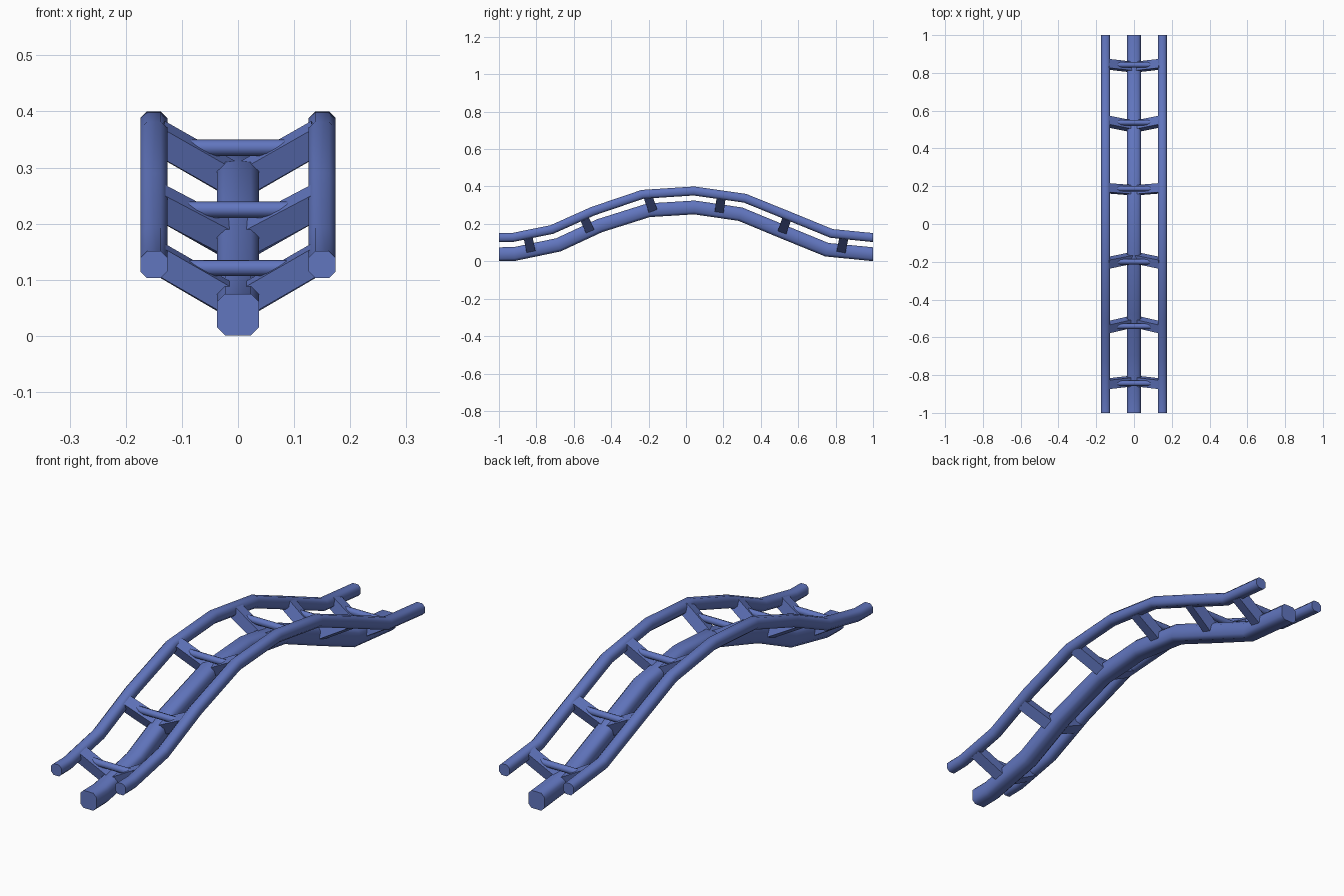
import bpy, bmesh, math
from mathutils import Vector

if "Cube" in bpy.data.objects:
    bpy.data.objects.remove(bpy.data.objects["Cube"])

blue = bpy.data.materials.new("track blue")
blue.diffuse_color = (0.12, 0.18, 0.52, 1)
blue.use_nodes = True
blue.node_tree.nodes["Principled BSDF"].inputs["Base Color"].default_value = blue.diffuse_color

# side-view paths (y, z)
BEAM = [(-1, .038), (-.918, .039), (-.682, .088), (-.463, .19), (-.2, .273),
        (.045, .288), (.291, .252), (.518, .158), (.753, .062), (1, .038)]
RAIL = [(-1, .127), (-.925, .128), (-.717, .17), (-.498, .268), (-.233, .358),
        (.042, .376), (.316, .337), (.548, .243), (.778, .149), (1, .127)]


def octagon(half, flat):
    h, f = half, flat
    return [(h, -f), (h, f), (f, h), (-f, h), (-h, f), (-h, -f), (-f, -h), (f, -h)]


def finish(name, bm):
    bmesh.ops.recalc_face_normals(bm, faces=bm.faces)
    me = bpy.data.meshes.new(name)
    bm.to_mesh(me)
    bm.free()
    me.materials.append(blue)
    ob = bpy.data.objects.new(name, me)
    bpy.context.collection.objects.link(ob)
    return ob


def loft(bm, rings):
    rows = [[bm.verts.new(p) for p in r] for r in rings]
    n = len(rows[0])
    for a, b in zip(rows, rows[1:]):
        for i in range(n):
            j = (i + 1) % n
            f = bm.faces.new((a[i], a[j], b[j], b[i]))
            f.smooth = n > 4
    bm.faces.new(rows[0])
    bm.faces.new(rows[-1])


def smooth(ob):
    bpy.ops.object.select_all(action='DESELECT')
    ob.select_set(True)
    bpy.context.view_layer.objects.active = ob
    bpy.ops.object.shade_smooth_by_angle(angle=math.radians(50))


def sweep(name, path, x, profile):
    pts = [Vector((x, y, z)) for y, z in path]
    rings = []
    for i, p in enumerate(pts):
        if i in (0, len(pts) - 1):
            n = Vector((0, 0, 1))
        else:
            t = (pts[i + 1] - p).normalized() + (p - pts[i - 1]).normalized()
            n = Vector((0, -t.z, t.y)).normalized()
        rings.append([p + Vector((u, 0, 0)) + n * v for u, v in profile])
    bm = bmesh.new()
    loft(bm, rings)
    smooth(finish(name, bm))


# spine beam and the two running rails
sweep("spine_beam", BEAM, 0, octagon(.037, .023))
for side, x in (("left", -.15), ("right", .15)):
    sweep(side + "_rail", RAIL, x, octagon(.024, .0125))


def frame(y):
    """Points on beam and rail lines at the same station."""
    for i in range(len(BEAM) - 1):
        (y0, z0), (y1, z1) = BEAM[i], BEAM[i + 1]
        if y0 <= y <= y1:
            t = (y - y0) / (y1 - y0)
            r = Vector((0, *RAIL[i])).lerp(Vector((0, *RAIL[i + 1])), t)
            return Vector((0, y, z0 + (z1 - z0) * t)), r


# cross ties: two slanted struts and a round bar
X = Vector((1, 0, 0))
for k, y in enumerate((-.83, -.515, -.178, .178, .515, .83)):
    b, r = frame(y)
    n = (r - b).normalized()
    t = n.cross(X).normalized()
    bm = bmesh.new()
    for s in (-1, 1):
        end = r + X * .15 * s
        d = (end - b).normalized()
        w = d.cross(t).normalized()
        rings = []
        for p in (b + d * .012, end - d * .008):
            rings.append([p + t * u * .024 + w * v * .024
                          for u, v in ((-1, -1), (1, -1), (1, 1), (-1, 1))])
        loft(bm, rings)
    finish(f"tie_struts_{k + 1}", bm)

    bm = bmesh.new()
    c = b + n * .065
    loft(bm, [[c + X * x + t * u + n * v for u, v in octagon(.0135, .0056)]
              for x in (-.1, .1)])
    smooth(finish(f"tie_bar_{k + 1}", bm))
